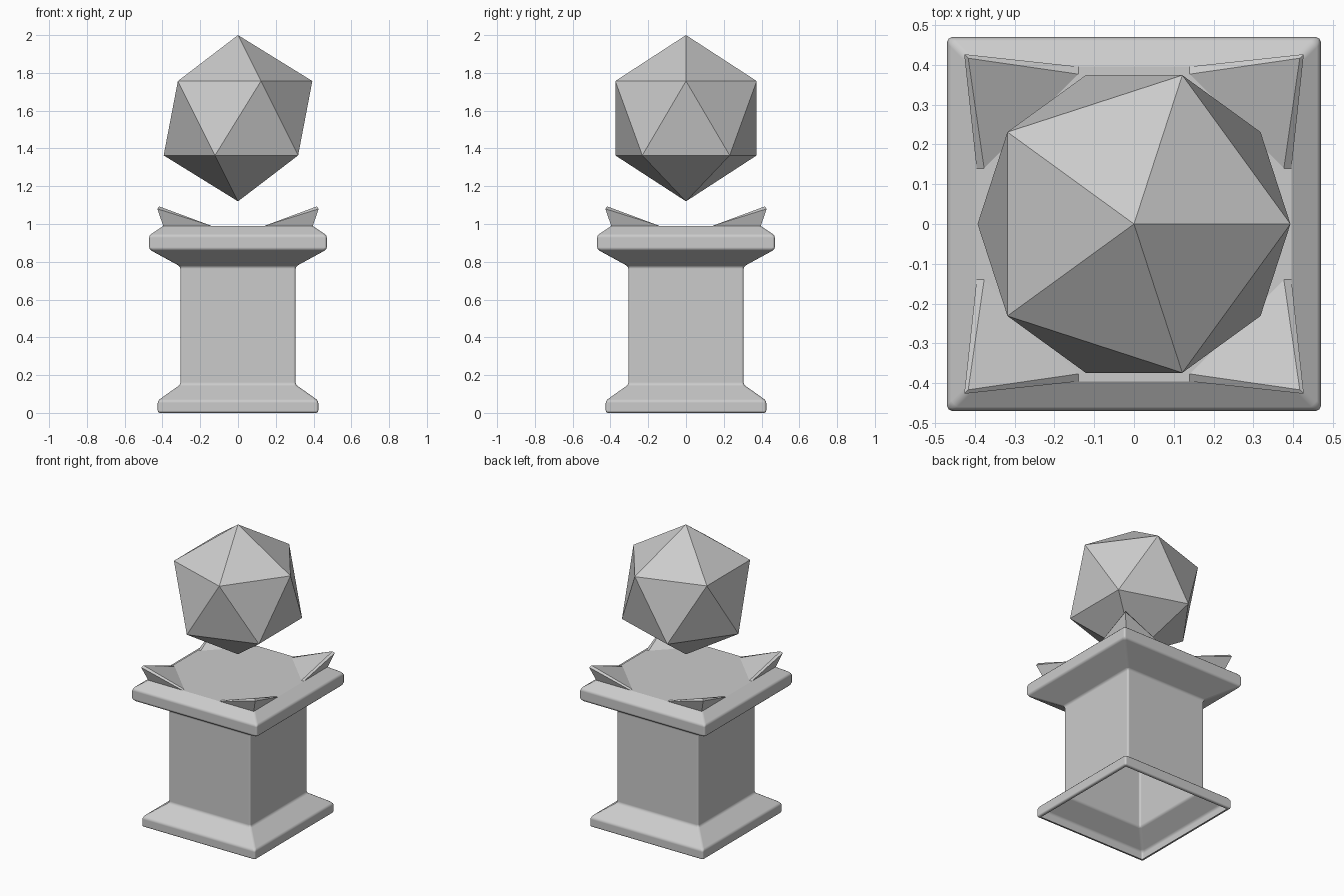
import bpy, bmesh, math
from mathutils import Matrix, Vector

if "Cube" in bpy.data.objects:
    bpy.data.objects.remove(bpy.data.objects["Cube"])


def make_object(name, bm):
    mesh = bpy.data.meshes.new(name)
    bm.to_mesh(mesh)
    bm.free()
    obj = bpy.data.objects.new(name, mesh)
    bpy.context.collection.objects.link(obj)
    return obj


def square_ring(bm, half, z):
    return [bm.verts.new((sx * half, sy * half, z))
            for sx, sy in ((-1, -1), (1, -1), (1, 1), (-1, 1))]


# Pedestal: open square shell lofted along a (half width, height) profile
profile = [(0.405, 0), (0.425, 0), (0.425, 0.065), (0.305, 0.15), (0.305, 0.775),
           (0.47, 0.865), (0.47, 0.94), (0.395, 0.99)]
bm = bmesh.new()
rings = [square_ring(bm, h, z) for h, z in profile]
for low, high in zip(rings, rings[1:]):
    for i in range(4):
        j = (i + 1) % 4
        bm.faces.new((low[i], low[j], high[j], high[i]))
for f in bm.faces:
    f.smooth = True
pedestal = make_object("pedestal", bm)
bevel = pedestal.modifiers.new("soft_edges", 'BEVEL')
bevel.width = 0.012
bevel.segments = 2
bevel.limit_method = 'ANGLE'
bevel.angle_limit = math.radians(25)
bevel.harden_normals = True

# Crown: flat octagonal top with a raised, outward-leaning point at each corner
TOP = 0.99
bm = bmesh.new()
octagon, outer = [], []
for k in range(4):
    turn = Matrix.Rotation(math.radians(90 * k), 4, 'Z')

    def vert(x, y, z=TOP):
        return bm.verts.new(turn @ Vector((x, y, z)))

    a, b = vert(0.14, 0.377), vert(0.377, 0.14)
    a2, b2 = vert(0.14, 0.396), vert(0.396, 0.14)
    tip_in, tip_out = vert(0.417, 0.417, 1.093), vert(0.427, 0.427, 1.08)
    corner = vert(0.396, 0.396)
    for face in ((tip_in, a, b), (tip_in, tip_out, a2, a), (tip_in, b, b2, tip_out),
                 (tip_out, corner, a2), (tip_out, b2, corner)):
        bm.faces.new(face)
    octagon += [b, a]
    outer.append((b2, a2))
bm.faces.new(octagon)
for k in range(4):
    n = (k + 1) % 4
    bm.faces.new((octagon[2 * k + 1], outer[k][1], outer[n][0], octagon[2 * n]))
bm.normal_update()
bmesh.ops.recalc_face_normals(bm, faces=bm.faces)
bm.normal_update()
if max(bm.faces, key=lambda f: f.calc_area()).normal.z < 0:
    bmesh.ops.reverse_faces(bm, faces=bm.faces)
make_object("crown", bm)

# Floating twenty-sided gem
bpy.ops.mesh.primitive_ico_sphere_add(subdivisions=1, radius=0.44, location=(0, 0, 1.56))
bpy.context.object.name = "floating_gem"
